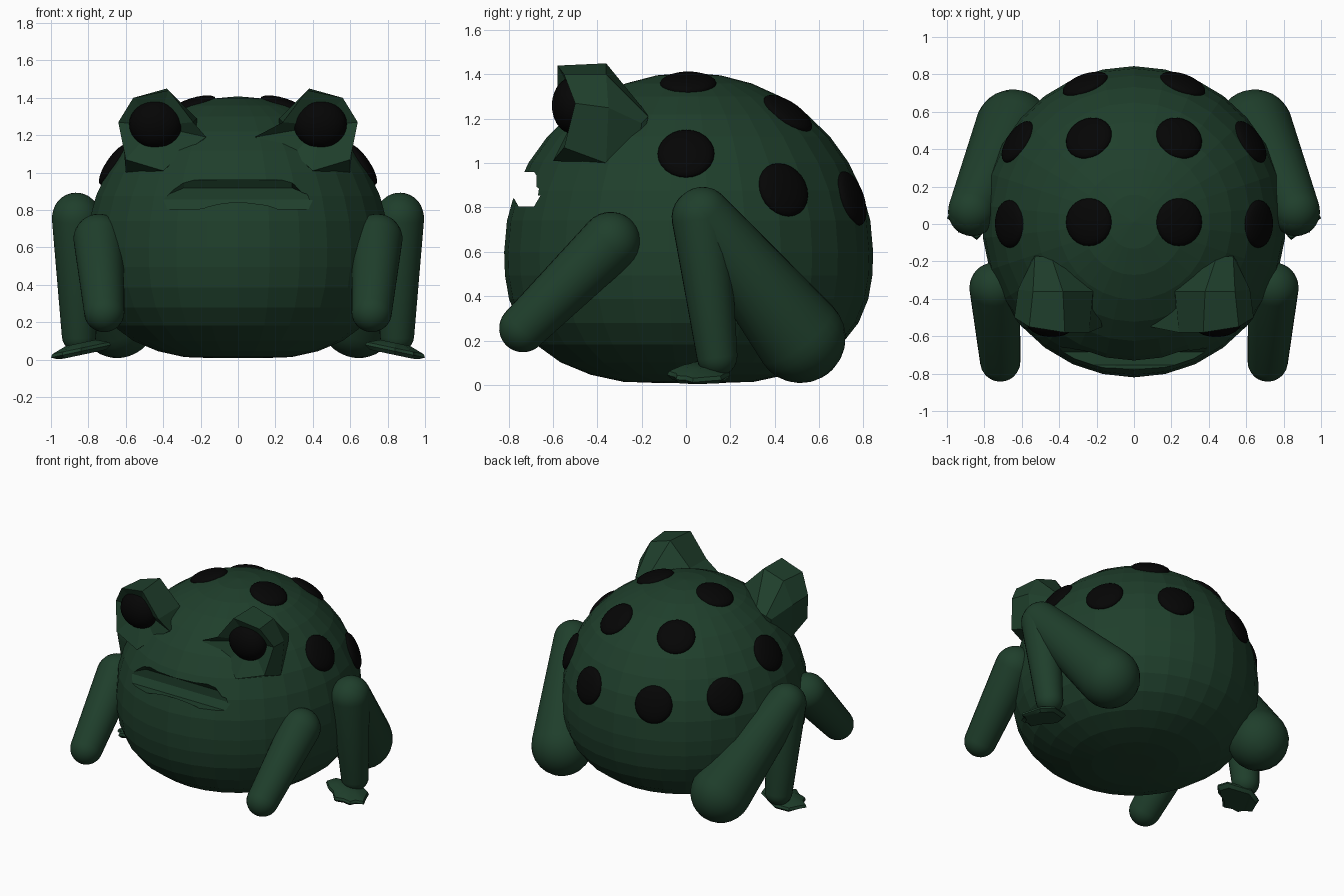
import bpy, bmesh, math
from mathutils import Vector, Matrix

if "Cube" in bpy.data.objects:
    bpy.data.objects.remove(bpy.data.objects["Cube"])


def material(name, color):
    m = bpy.data.materials.new(name)
    m.diffuse_color = (*color, 1)
    m.use_nodes = True
    m.node_tree.nodes["Principled BSDF"].inputs["Base Color"].default_value = m.diffuse_color
    return m


GREEN = material("dark_green", (0.0135, 0.049, 0.0245))
BLACK = material("black", (0.0015, 0.0015, 0.0015))


def finish(name, bm, mat, smooth=True):
    bmesh.ops.recalc_face_normals(bm, faces=bm.faces)
    me = bpy.data.meshes.new(name)
    bm.to_mesh(me)
    bm.free()
    ob = bpy.data.objects.new(name, me)
    bpy.context.collection.objects.link(ob)
    me.materials.append(mat)
    for p in me.polygons:
        p.use_smooth = smooth
    return ob


def loft(bm, rings):
    """Bridge equal-length rings of points and close both ends."""
    vr = [[bm.verts.new(p) for p in r] for r in rings]
    n = len(vr[0])
    for a, b in zip(vr, vr[1:]):
        for i in range(n):
            bm.faces.new((a[i], a[(i + 1) % n], b[(i + 1) % n], b[i]))
    bm.faces.new(vr[0])
    bm.faces.new(vr[-1])
    return vr


def limb(name, a, ra, b, rb, sides=24):
    """Tapered capsule with round ends."""
    a, b = Vector(a), Vector(b)
    axis = b - a
    length = axis.length
    q = axis.to_track_quat('Z', 'Y')
    tilt = math.asin((ra - rb) / length)
    profile = []
    steps = 7
    for i in range(steps + 1):
        t = -math.pi / 2 + 0.06 + (math.pi / 2 - 0.06 + tilt) * i / steps
        profile.append((ra * math.cos(t), ra * math.sin(t)))
    for i in range(steps + 1):
        t = tilt + (math.pi / 2 - 0.06 - tilt) * i / steps
        profile.append((rb * math.cos(t), length + rb * math.sin(t)))
    bm = bmesh.new()
    loft(bm, [[a + q @ Vector((r * math.cos(k * math.tau / sides),
                               r * math.sin(k * math.tau / sides), h))
               for k in range(sides)] for r, h in profile])
    return finish(name, bm, GREEN)


# Body: faceted egg, taller above its widest line and flattened underneath
CENTER = Vector((0, 0.012, 0.6))
RX, RY, UP, DOWN = 0.812, 0.832, 0.808, 0.602
bm = bmesh.new()
bmesh.ops.create_uvsphere(bm, u_segments=30, v_segments=18, radius=1)
for v in bm.verts:
    x, y, z = v.co
    if z < 0:
        rho = math.hypot(x, y)
        k = (rho ** 2.6 + abs(z) ** 2.6) ** (-1 / 2.6)
        x, y, z = x * k, y * k, max(z * k, -0.982)
    v.co = CENTER + Vector((x * RX, y * RY, z * (UP if z > 0 else DOWN)))
body = finish("body", bm, GREEN, smooth=False)

# Mouth: hollow crescent recess with a raised lower lip
half = [(0.10, 0.84), (0.22, 0.82), (0.40, 0.81), (0.37, 0.88), (0.29, 0.96)]
outline = half + [(-x, z) for x, z in reversed(half)]
inner = [(x, 0.805 if z < 0.85 else z) for x, z in outline]
bm = bmesh.new()
loft(bm, [[(x, -1.0, z) for x, z in outline],
          [(x, -0.775, z) for x, z in outline],
          [(x, -0.755, z) for x, z in inner],
          [(x, -0.685, z) for x, z in inner],
          [(x, -0.655, 0.89 + (z - 0.89) * 0.4) for x, z in inner]])
cutter = finish("mouth_cutter", bm, GREEN, smooth=False)
cutter.hide_render = True
mod = body.modifiers.new("mouth", 'BOOLEAN')
mod.operation = 'DIFFERENCE'
mod.solver = 'EXACT'
mod.object = cutter
bpy.context.view_layer.objects.active = body
body.select_set(True)
bpy.ops.object.modifier_apply(modifier=mod.name)
bpy.data.objects.remove(cutter)


# Back spots: low round domes lying on the body surface
def spot(x, y):
    dx, dy = x / RX, (y - CENTER.y) / RY
    dz = math.sqrt(max(0.02, 1 - dx * dx - dy * dy))
    n = Vector((dx / RX, dy / RY, dz / UP)).normalized()
    p = CENTER + Vector((dx * RX, dy * RY, dz * UP))
    q = n.to_track_quat('Z', 'Y').to_matrix().to_4x4()
    bm = bmesh.new()
    bmesh.ops.create_uvsphere(
        bm, u_segments=24, v_segments=12, radius=1,
        matrix=Matrix.Translation(p - n * 0.012) @ q
        @ Matrix.Diagonal((0.128, 0.128, 0.04, 1)))
    finish("back_spot", bm, BLACK)


for s in (-1, 1):
    for x, y in ((0.245, 0.01), (0.675, 0.0), (0.245, 0.465),
                 (0.632, 0.445), (0.265, 0.757)):
        spot(s * x, y)

    # Angular eye socket: front rim, middle ring and back ring
    spike = 0.09 if s > 0 else 0.17
    front = [(0.64, -0.50, 1.27), (0.56, -0.55, 1.40), (0.37, -0.58, 1.44),
             (0.24, -0.58, 1.27), (spike, -0.55, 1.19), (0.30, -0.54, 1.10),
             (0.40, -0.60, 1.01), (0.60, -0.55, 1.07)]
    middle = [(0.62, -0.35, 1.25), (0.54, -0.36, 1.40), (0.38, -0.36, 1.45),
              (0.22, -0.36, 1.29), (0.21, -0.36, 1.20), (0.28, -0.36, 1.08),
              (0.40, -0.36, 1.00), (0.60, -0.36, 1.00)]
    back = [(0.55, -0.20, 1.18), (0.53, -0.17, 1.21), (0.44, -0.18, 1.23),
            (0.36, -0.20, 1.22), (0.35, -0.22, 1.15), (0.37, -0.22, 1.08),
            (0.44, -0.22, 1.00), (0.53, -0.22, 1.00)]
    bm = bmesh.new()
    vr = loft(bm, [[(s * x, y, z) for x, y, z in r]
                   for r in (front, middle, back)])
    rim_face = next(f for f in bm.faces if set(f.verts) == set(vr[0]))
    hub = bmesh.ops.poke(bm, faces=[rim_face])["verts"][0]
    hub.co = (s * 0.44, -0.48, 1.25)
    finish("eye_socket", bm, GREEN, smooth=False)

    # Eyeball
    bm = bmesh.new()
    bmesh.ops.create_uvsphere(
        bm, u_segments=24, v_segments=14, radius=1,
        matrix=Matrix.Translation((s * 0.44, -0.51, 1.26))
        @ Matrix.Diagonal((0.142, 0.095, 0.128, 1)))
    finish("eyeball", bm, BLACK)

    # Legs
    limb("front_leg", (s * 0.745, -0.34, 0.645), 0.135,
         (s * 0.715, -0.735, 0.255), 0.108)
    limb("thigh", (s * 0.645, 0.515, 0.213), 0.205,
         (s * 0.865, 0.075, 0.765), 0.128)
    limb("shin", (s * 0.865, 0.065, 0.755), 0.13,
         (s * 0.85, 0.14, 0.13), 0.092)

    # Webbed hind foot: scalloped plate sloping down outwards
    toes = [(0.70, 0.13), (0.68, 0.05), (0.73, 0.0), (0.78, -0.02),
            (0.84, -0.085), (0.89, -0.05), (0.94, -0.045), (0.955, 0.0),
            (1.0, 0.03), (0.975, 0.09), (0.95, 0.16), (0.85, 0.20)]

    def foot_ring(scale, lift):
        return [(s * (0.84 + (x - 0.84) * scale), 0.06 + (y - 0.06) * scale,
                 max(0.005, 0.05 - 0.21 * (x - 0.84) * scale + lift))
                for x, y in toes]

    bm = bmesh.new()
    loft(bm, [foot_ring(0.85, -0.025), foot_ring(1, -0.005),
              foot_ring(0.95, 0.012), foot_ring(0.5, 0.04)])
    foot = finish("hind_foot", bm, GREEN)
    bpy.ops.object.select_all(action='DESELECT')
    foot.select_set(True)
    bpy.context.view_layer.objects.active = foot
    bpy.ops.object.shade_smooth_by_angle(angle=math.radians(35))
